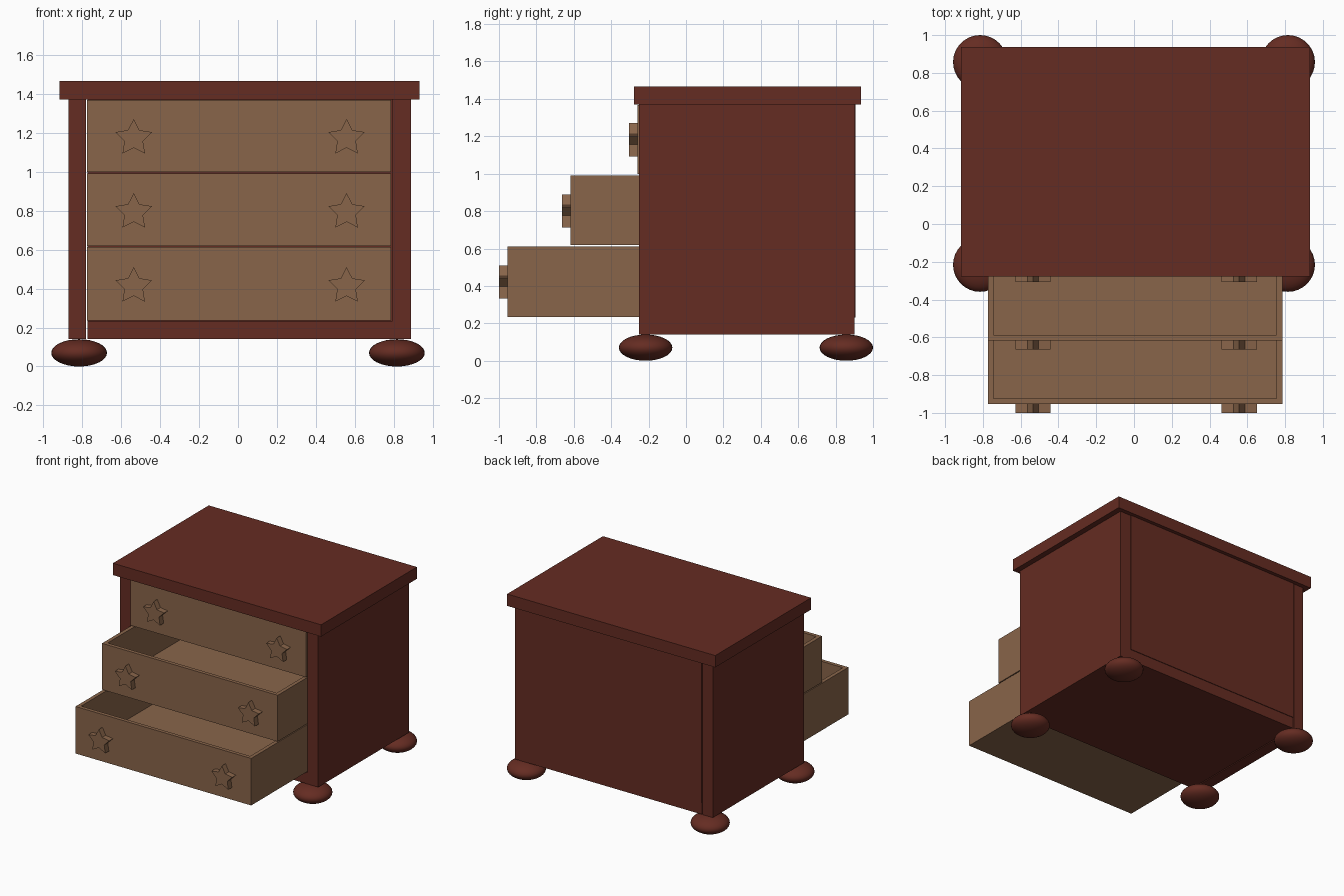
import bpy, bmesh
from math import sin, cos, pi

if "Cube" in bpy.data.objects:
    bpy.data.objects.remove(bpy.data.objects["Cube"])


def material(name, rgb):
    m = bpy.data.materials.new(name)
    m.diffuse_color = (*rgb, 1)
    m.use_nodes = True
    m.node_tree.nodes["Principled BSDF"].inputs["Base Color"].default_value = m.diffuse_color
    return m


RED = material("red_wood", (0.13, 0.025, 0.016))
TAN = material("tan_wood", (0.25, 0.13, 0.068))


def make(name, bm, mat):
    bmesh.ops.recalc_face_normals(bm, faces=bm.faces)
    me = bpy.data.meshes.new(name)
    bm.to_mesh(me)
    bm.free()
    me.materials.append(mat)
    ob = bpy.data.objects.new(name, me)
    bpy.context.collection.objects.link(ob)
    return ob


def add_box(bm, x, y, z):
    vs = bmesh.ops.create_cube(bm, size=1)["verts"]
    for v in vs:
        v.co = [a + (b - a) * (c + 0.5) for (a, b), c in zip((x, y, z), v.co)]


def box(name, x, y, z, mat):
    bm = bmesh.new()
    add_box(bm, x, y, z)
    return make(name, bm, mat)


# Carcass boards
box("top_board", (-0.915, 0.932), (-0.278, 0.936), (1.37, 1.465), RED)
box("left_side", (-0.87, -0.78), (-0.25, 0.902), (0.14, 1.37), RED)
box("right_side", (0.79, 0.887), (-0.25, 0.902), (0.14, 1.37), RED)
box("bottom_board", (-0.772, 0.79), (-0.25, 0.902), (0.14, 0.23), RED)
box("back_board", (-0.772, 0.79), (0.81, 0.907), (0.23, 1.37), RED)

# Flattened bun feet
for x in (-0.815, 0.815):
    for y in (-0.216, 0.857):
        bm = bmesh.new()
        bmesh.ops.create_uvsphere(bm, u_segments=32, v_segments=16, radius=1)
        for v in bm.verts:
            v.co = (x + v.co.x * 0.143, y + v.co.y * 0.143, 0.07 + v.co.z * 0.07)
        for f in bm.faces:
            f.smooth = True
        make("bun_foot", bm, RED)


# Open tray: pull the rim inwards, then push the inner face down
def drawer(name, y0, z0, z1):
    bm = bmesh.new()
    add_box(bm, (-0.774, 0.785), (y0, y0 + 1.06), (z0, z1))
    bm.normal_update()
    top = max(bm.faces, key=lambda f: f.calc_center_median().z)
    bmesh.ops.inset_region(bm, faces=[top], thickness=0.042)
    inner = bmesh.ops.extrude_discrete_faces(bm, faces=[top])["faces"][0]
    for v in inner.verts:
        v.co.z = z0 + 0.045
    make(name, bm, TAN)


# Five-pointed star knob
def star(name, x, y, z):
    bm = bmesh.new()
    pts = []
    for i in range(10):
        r = 0.05 if i % 2 else 0.098
        a = pi / 2 + i * pi / 5
        pts.append(bm.verts.new((x + r * cos(a), y, z + r * sin(a))))
    face = bm.faces.new(pts)
    ext = bmesh.ops.extrude_face_region(bm, geom=[face])["geom"]
    for v in ext:
        if isinstance(v, bmesh.types.BMVert):
            v.co.y -= 0.046
    make(name, bm, TAN)


# Drawers pulled out step by step, two knobs each
for label, y0, z0, z1, zs in (("top", -0.26, 0.998, 1.368, 1.172),
                              ("middle", -0.618, 0.619, 0.99, 0.792),
                              ("bottom", -0.954, 0.235, 0.612, 0.412)):
    drawer(label + "_drawer", y0, z0, z1)
    for x in (-0.535, 0.557):
        star(label + "_star_knob", x, y0, zs)
